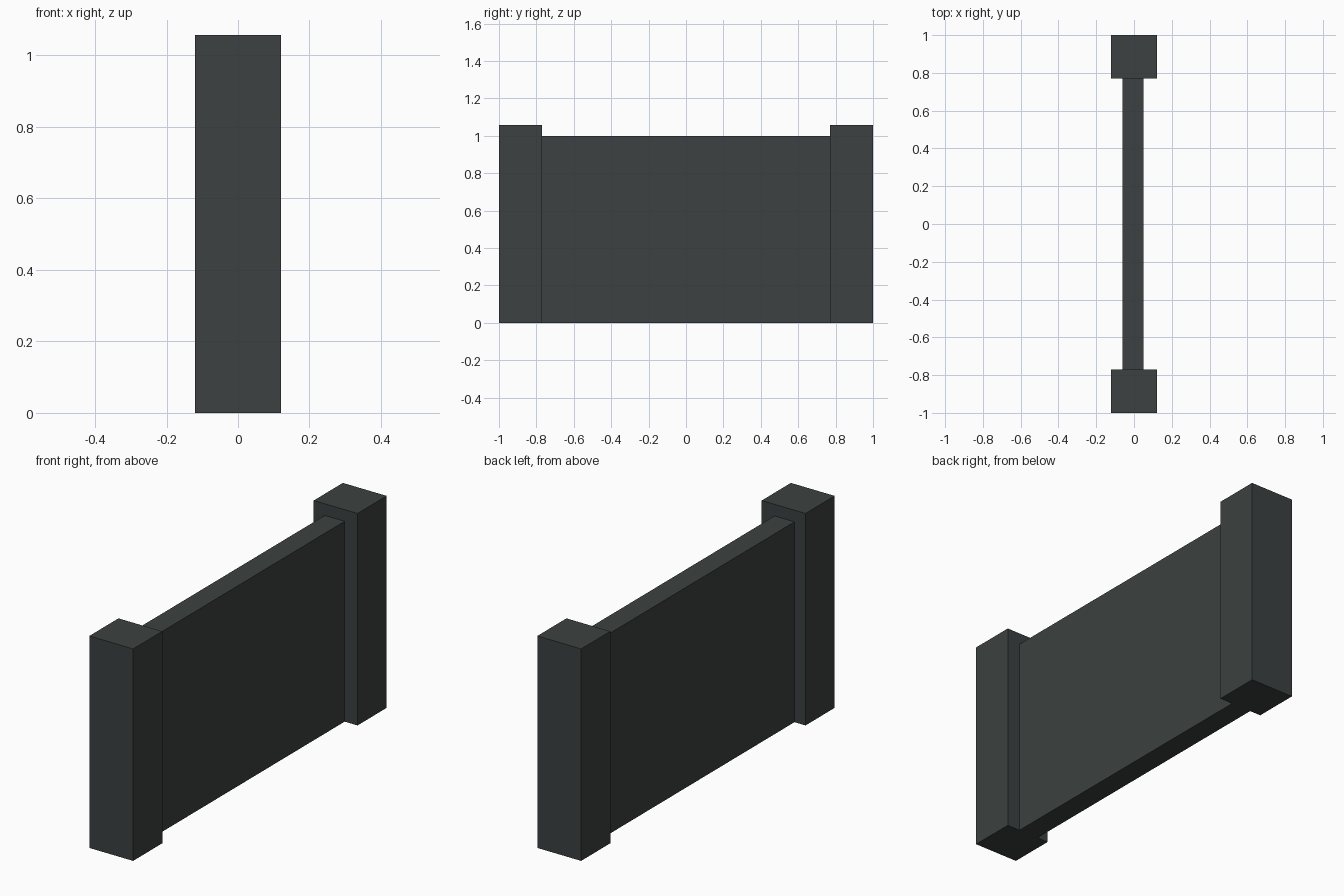
import bpy

if "Cube" in bpy.data.objects:
    bpy.data.objects.remove(bpy.data.objects["Cube"])

dark = bpy.data.materials.new("dark slate grey")
dark.diffuse_color = (0.045, 0.053, 0.052, 1)
dark.use_nodes = True
dark.node_tree.nodes["Principled BSDF"].inputs["Base Color"].default_value = dark.diffuse_color


def box(name, lo, hi):
    """Axis-aligned box between two corners."""
    centre = [(a + b) / 2 for a, b in zip(lo, hi)]
    bpy.ops.mesh.primitive_cube_add(size=1, location=centre)
    ob = bpy.context.object
    ob.name = name
    ob.scale = [b - a for a, b in zip(lo, hi)]
    bpy.ops.object.transform_apply(location=False, rotation=False, scale=True)
    ob.data.materials.append(dark)
    return ob


# Wall panel, slightly off centre in x
box("wall_panel", (-0.06, -0.77, 0), (0.05, 0.77, 1.0))

# End posts, a little taller than the panel
box("front_post", (-0.121, -1.0, 0), (0.121, -0.77, 1.058))
box("back_post", (-0.121, 0.77, 0), (0.121, 1.0, 1.058))
